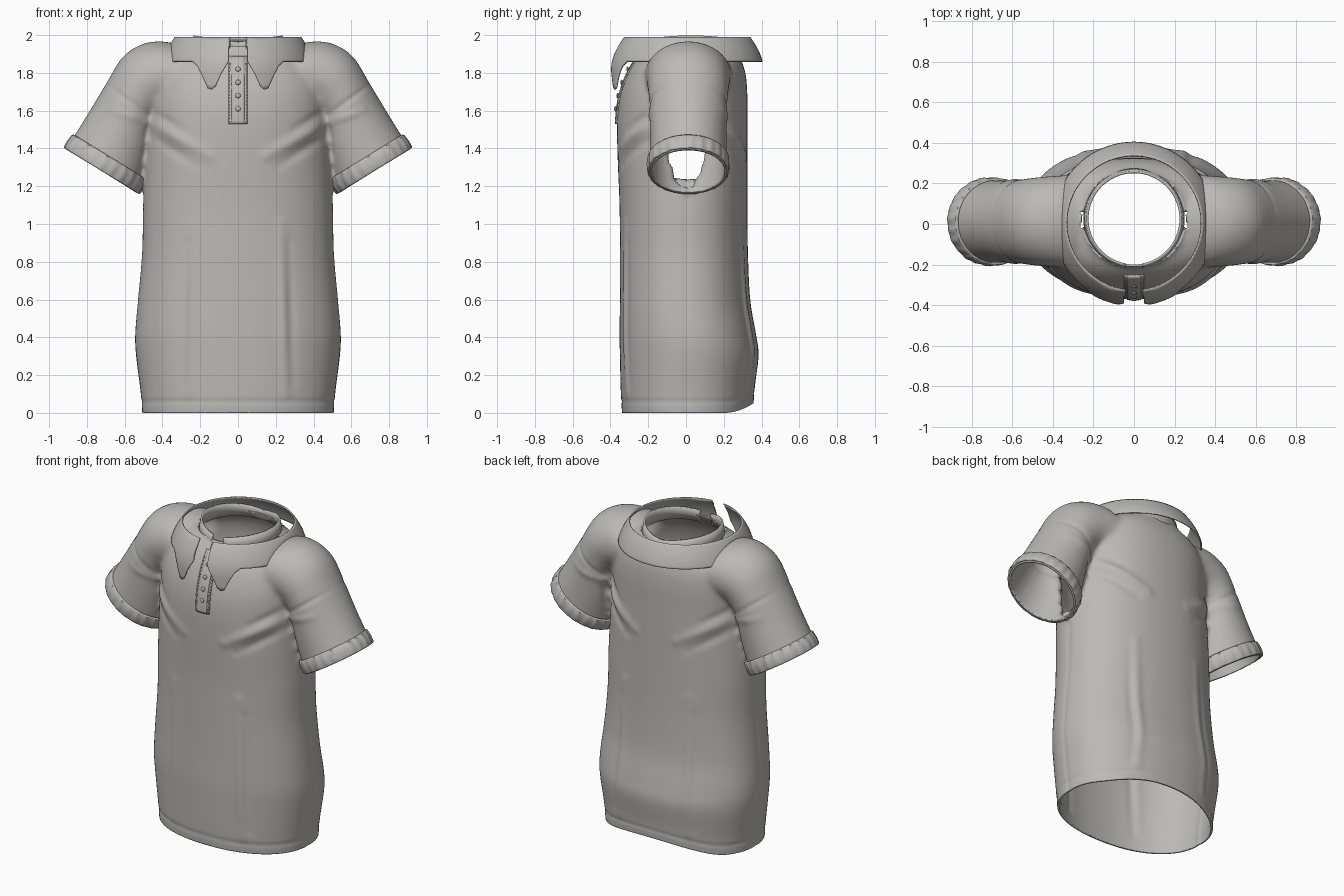
import bpy, bmesh
from math import sin, cos, pi, asin, radians, hypot, exp
from mathutils import Vector
from mathutils.bvhtree import BVHTree

if "Cube" in bpy.data.objects:
    bpy.data.objects.remove(bpy.data.objects["Cube"])

cloth = bpy.data.materials.new("grey cloth")
cloth.use_nodes = True
GREY = (0.5, 0.49, 0.47, 1)
cloth.diffuse_color = GREY
cloth.node_tree.nodes["Principled BSDF"].inputs["Base Color"].default_value = GREY


def finish(name, bm, thickness=0, angle=40):
    bmesh.ops.recalc_face_normals(bm, faces=bm.faces)
    mesh = bpy.data.meshes.new(name)
    bm.to_mesh(mesh)
    bm.free()
    mesh.materials.append(cloth)
    obj = bpy.data.objects.new(name, mesh)
    bpy.context.collection.objects.link(obj)
    bpy.ops.object.select_all(action='DESELECT')
    obj.select_set(True)
    bpy.context.view_layer.objects.active = obj
    bpy.ops.object.shade_smooth_by_angle(angle=radians(angle))
    if thickness:
        mod = obj.modifiers.new("thickness", 'SOLIDIFY')
        mod.thickness = thickness
        mod.offset = -1
    return obj


def loft(bm, rings, closed=True, caps=False):
    rows = [[bm.verts.new(p) for p in ring] for ring in rings]
    n = len(rows[0])
    for a, b in zip(rows, rows[1:]):
        for i in range(n if closed else n - 1):
            j = (i + 1) % n
            bm.faces.new((a[i], a[j], b[j], b[i]))
    if caps:
        bm.faces.new(rows[0][::-1])
        bm.faces.new(rows[-1])


def spline(rows, steps=6):
    """Smooth curve through rows of numbers."""
    out = []
    for i in range(len(rows) - 1):
        p = [rows[max(i - 1, 0)], rows[i], rows[i + 1], rows[min(i + 2, len(rows) - 1)]]
        for s in range(steps):
            t = s / steps
            out.append([b + t * ((c - a) / 2 + t * ((2 * a - 5 * b + 4 * c - d) / 2
                        + t * (3 * b - a - 3 * c + d) / 2)) for a, b, c, d in zip(*p)])
    return out + [list(rows[-1])]


def power(v, e):
    return abs(v) ** e * (1 if v > 0 else -1)


ANGLES = [2 * pi * i / 96 for i in range(96)]

# Body volume: height, half width, front, back
TORSO = [(-0.05, .505, -.335, .355), (0.1, .515, -.345, .365), (0.3, .54, -.35, .385),
         (0.42, .545, -.352, .37), (0.6, .53, -.35, .34), (0.85, .508, -.35, .328),
         (1.1, .503, -.352, .325), (1.35, .49, -.362, .325), (1.55, .475, -.365, .325),
         (1.68, .47, -.348, .325), (1.78, .45, -.315, .318), (1.85, .41, -.278, .30),
         (1.90, .34, -.24, .275), (1.93, .26, -.212, .262), (1.96, .235, -.205, .258),
         (2.02, .235, -.205, .258)]
# Sleeve volume: outer x and z, inner x and z, depth
SLEEVE = [(.949, 1.353, .559, 1.113, .205), (.91, 1.40, .53, 1.16, .205),
          (.80, 1.575, .46, 1.36, .203), (.70, 1.74, .42, 1.54, .207), (.61, 1.885, .36, 1.6, .217),
          (.50, 1.955, .28, 1.6, .225), (.38, 1.965, .2, 1.6, .23), (.25, 1.93, .15, 1.6, .21)]

bm = bmesh.new()
loft(bm, [[(w * power(sin(a), .9), (f + b) / 2 + (b - f) / 2 * power(cos(a), .9), z)
           for a in ANGLES] for z, w, f, b in spline(TORSO)], caps=True)
for side in (1, -1):
    loft(bm, [[(side * ((ox + ix) / 2 + (ox - ix) / 2 * cos(a)), .012 + d * sin(a),
                (oz + iz) / 2 + (oz - iz) / 2 * cos(a)) for a in ANGLES]
              for ox, oz, ix, iz, d in spline(SLEEVE)], caps=True)
shirt = finish("shirt_body", bm)
remesh = shirt.modifiers.new("merge", 'REMESH')
remesh.mode = 'VOXEL'
remesh.voxel_size = 0.0135
merged = bpy.data.meshes.new_from_object(shirt.evaluated_get(bpy.context.evaluated_depsgraph_get()))
bpy.data.objects.remove(shirt)

bm = bmesh.new()
bm.from_mesh(merged)
for _ in range(8):
    bmesh.ops.smooth_vert(bm, verts=bm.verts, factor=.5, use_axis_x=True, use_axis_y=True, use_axis_z=True)


def trim(rule, point, normal):
    faces = [f for f in bm.faces if all(rule(v.co) for v in f.verts)]
    geom = set(faces) | {e for f in faces for e in f.edges} | {v for f in faces for v in f.verts}
    bmesh.ops.bisect_plane(bm, geom=list(geom), plane_co=point, plane_no=normal, clear_outer=True)


# Open the hem, neck and cuffs
trim(lambda p: p.z < .3, (0, 0, 0), (0, 0, -1))
trim(lambda p: p.z > 1.85 and hypot(p.x, p.y - .025) < .265, (0, 0, 1.94), (0, 0, 1))
for side in (1, -1):
    trim(lambda p: p.x * side > .515 and p.z > .95, (side * .722, 0, 1.28), (side * .523, 0, -.852))


def line(p, x1, z1, x2, z2, width):
    """Soft falloff around a segment seen from the front."""
    a, d = Vector((x1, z1)), Vector((x2 - x1, z2 - z1))
    q = Vector((abs(p.x), p.z)) - a
    t = min(max(q.dot(d) / d.length_squared, 0), 1)
    return exp(-((q - d * t).length / width) ** 2) * (.3 + .7 * sin(pi * min(max(t, .1), .9)))


# Folds and seams: segment, width, height
FOLDS = [(.47, 1.54, .15, 1.36, .03, .014), (.47, 1.47, .22, 1.31, .025, -.009),
         (.46, 1.6, .3, 1.5, .022, -.008), (.25, .1, .23, 1.0, .03, .009),
         (.29, .15, .27, .9, .025, -.006), (.47, 1.57, .70, 1.74, .012, -.007),
         (.49, 1.54, .66, 1.60, .02, .007), (.47, 1.57, .51, 1.25, .014, -.008)]
bm.normal_update()
for v in bm.verts:
    p = v.co
    h = 0
    if p.z < 1.8:
        h = sum(f[5] * line(p, *f[:5]) for f in FOLDS) * min(abs(v.normal.y) * 1.5, 1)
        if p.x < 0:
            h *= .75
    h -= .004 * exp(-((p.z - .06) / .01) ** 2)
    if p.z < 1.15:
        h -= .005 * exp(-(p.y / .012) ** 2)
    p += v.normal * h
    # hem lifts at the back
    lift = min(max((p.y - .2) / .17, 0), 1)
    p.z += .06 * lift * lift * max(1 - p.z / .35, 0)
tree = BVHTree.FromBMesh(bm)
finish("shirt_body", bm, .012, 60)


def front(x, z, out=0):
    hit = tree.ray_cast(Vector((x, -1, z)), Vector((0, 1, 0)))[0]
    return Vector((x, (hit.y if hit else -.21) - out, z))


# Gathered sleeve cuffs
for side, name in ((1, "left_cuff"), (-1, "right_cuff")):
    bm = bmesh.new()
    rings = []
    for along, size, wave in ((-.088, .985, 0), (-.08, 1.02, .006), (-.04, 1.035, .012),
                              (-.008, 1.03, .01), (.0, 1.015, .006)):
        ring = []
        for i in range(144):
            a = 2 * pi * i / 144
            s = size + wave * (sin(24 * a) + .5 * sin(11 * a))
            ring.append((side * (.722 + .523 * along + .195 * s * cos(a)), .012 + .21 * s * sin(a),
                         1.28 - .852 * along + .12 * s * cos(a)))
        rings.append(ring)
    loft(bm, rings)
    finish(name, bm, .018)


# Fold-down collar with pointed tips
def drop(deg):
    pts = [(7, .125), (13, .20), (17, .262), (20, .278), (23, .272), (28, .20), (32, .155), (37, .13), (181, .13)]
    for (a, u), (b, w) in zip(pts, pts[1:]):
        if deg <= b:
            return u + (w - u) * (deg - a) / (b - a)


columns = [7 + i for i in range(34)] + [44 + 4 * i for i in range(35)]
columns = columns + [360 - d for d in columns[-2::-1]]
rings = []
for s in range(13):
    ring = []
    for deg in columns:
        d = drop(min(deg, 360 - deg)) * s / 12
        r = .335 + .075 * (1 - (1 - min(d / .2, 1)) ** 2)
        x = r * sin(radians(deg))
        x = max(-.355, min(.355, x))
        if abs(x) < .05 and cos(radians(deg)) > 0:
            x = .05 if x > 0 else -.05
        ring.append((x, -r * cos(radians(deg)) + .005, 1.99 - d))
    rings.append(ring)
bm = bmesh.new()
loft(bm, rings, closed=False)
finish("collar_flap", bm, .008)

# Neck stand, open at the front
gap = asin(.04 / .23)
arc = [gap + (2 * pi - 2 * gap) * i / 80 for i in range(81)]
bm = bmesh.new()
loft(bm, [[((r * sin(a)), .026 - r * 1.0 * cos(a), z + rise * abs(sin(a))) for a in arc]
          for r, z, rise in ((.25, 1.89, .02), (.243, 1.93, .025), (.236, 1.965, .033))], closed=False)
finish("neck_stand", bm, .012)

# Button placket with stitching and buttons
bm = bmesh.new()
for x0, x1, out in ((-.05, .05, .006), (-.034, .034, .011)):
    xs = [x0 + (x1 - x0) * i / 6 for i in range(7)]
    loft(bm, [[front(x, 1.53 + .36 * k / 24, out) for x in xs] for k in range(25)], closed=False)
finish("placket", bm, .008)

bm = bmesh.new()
for k in range(4):
    z = 1.61 + .07 * k
    new = bmesh.ops.create_uvsphere(bm, u_segments=16, v_segments=8, radius=.014)["verts"]
    for v in new:
        v.co.y *= .5
        v.co += front(0, z, .014)
finish("buttons", bm)

bm = bmesh.new()
for k in range(18):
    for x in (-.043, .043):
        new = bmesh.ops.create_cube(bm, size=1)["verts"]
        for v in new:
            v.co = Vector((v.co.x * .004, v.co.y * .004, v.co.z * .011)) + front(x, 1.54 + .018 * k, .007)
finish("placket_stitches", bm)
